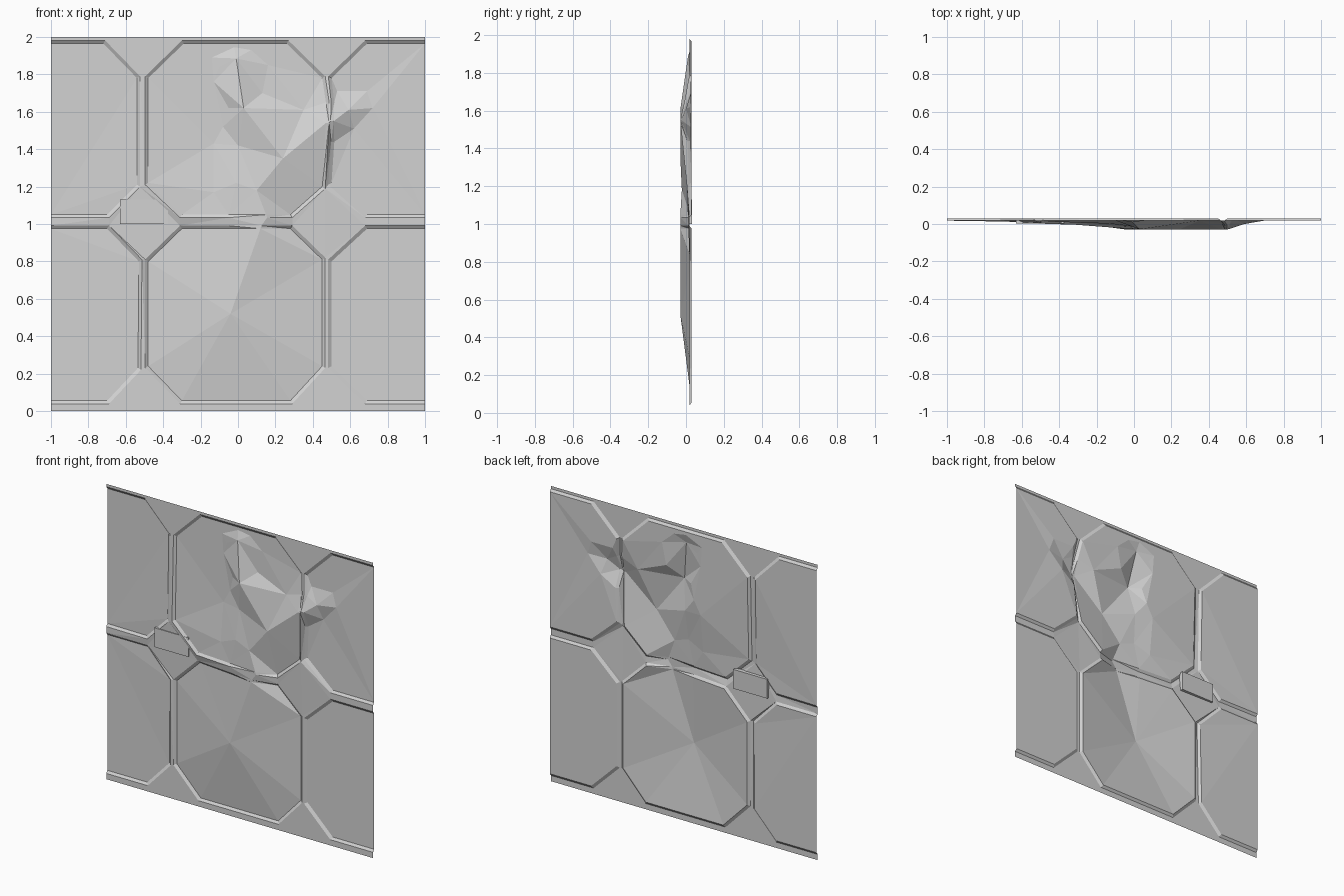
import bpy
from mathutils import Vector
from mathutils.geometry import delaunay_2d_cdt

STEP = 0.012    # depth of the recessed panels behind the frame
PANEL = 0.03    # y of the recessed panels
FRAME = PANEL - STEP
FRONT = -0.03   # y of the highest ridge

grey = bpy.data.materials.new("light grey")
grey.diffuse_color = (0.65, 0.65, 0.65, 1)

pts, depth, edges = [], [], []


def add(x, z, y=PANEL):
    pts.append(Vector((x, z)))
    depth.append(y)
    return len(pts) - 1


def chain(ids, closed=False):
    edges.extend(zip(ids, ids[1:]))
    if closed:
        edges.append((ids[-1], ids[0]))


def recess(outline, cx, cz, closed):
    """Inner panel outline plus a slightly larger rim at frame level."""
    k = 1.035
    chain([add(*p) for p in outline], closed)
    rim = []
    for p in outline:
        y = p[2] if len(p) > 2 else PANEL
        rim.append(add(cx + (p[0] - cx) * k, cz + (p[1] - cz) * k,
                       max(FRONT, y - STEP)))
    chain(rim, closed)


# Outer border of the wall sheet
chain([add(x, z, FRAME) for x, z in ((-1, 0), (1, 0), (1, 2), (-1, 2))], True)

# Upper middle panel, its rim lifted where the relief crosses it
recess([(-0.48, 1.78), (-0.48, 1.22, 0.014), (-0.30, 1.05, 0.008),
        (-0.05, 1.05, -0.012), (0.15, 1.05, FRONT), (0.28, 1.05, 0.022),
        (0.45, 1.20, 0.018), (0.47, 1.54, FRONT), (0.47, 1.65, 0.005),
        (0.45, 1.78), (0.26, 1.965), (-0.29, 1.965)], -0.015, 1.5075, True)

# Lower middle panel
recess([(-0.48, 0.80), (-0.48, 0.24), (-0.30, 0.055), (0.28, 0.055),
        (0.45, 0.24), (0.45, 0.81), (0.28, 0.975, 0.025),
        (0.12, 0.975, FRONT), (-0.05, 0.975, -0.004),
        (-0.30, 0.975, 0.022)], -0.015, 0.515, True)

# Side panels, running off the edge of the sheet
recess([(-1, 1.05), (-0.70, 1.05, 0.025), (-0.54, 1.21, 0.018),
        (-0.54, 1.78), (-0.72, 1.965), (-1, 1.965)], -1, 1.5075, False)
recess([(-1, 0.055), (-0.70, 0.055), (-0.535, 0.23), (-0.53, 0.80, 0.022),
        (-0.70, 0.975), (-1, 0.975)], -1, 0.515, False)
recess([(1, 1.05), (0.69, 1.05), (0.50, 1.22), (0.515, 1.44, 0.02),
        (0.512, 1.55, -0.026), (0.515, 1.65, 0.005), (0.50, 1.78),
        (0.69, 1.965), (1, 1.965)], 1, 1.5075, False)
recess([(1, 0.055), (0.69, 0.055), (0.50, 0.24), (0.50, 0.80),
        (0.69, 0.975), (1, 0.975)], 1, 0.515, False)

# Faceted relief: main ridge
apex = add(-0.04, 0.52, FRONT)
fork = add(0.24, 1.35, FRONT)
upper = add(0.03, 1.62, -0.028)
hollow = add(0.35, 1.61, 0.018)
notch = add(0.0, 1.42, 0.012)
chain([notch, fork, upper, notch])
chain([fork, hollow, upper])
add(-0.13, 1.17, 0.002)
add(-0.01, 1.22, -0.012)
add(0.10, 1.18, -0.022)

# Faceted relief: upper limb
limb = [add(*p) for p in ((-0.13, 1.43), (-0.08, 1.52), (-0.05, 1.62, 0.018),
                          (-0.13, 1.76), (-0.10, 1.84, 0.024),
                          (-0.14, 1.89), (-0.02, 1.945), (0.07, 1.93),
                          (-0.01, 1.885, 0.010), (0.16, 1.85), (0.13, 1.70, 0.027))]
chain([limb[5], limb[8], limb[7]])
chain([limb[8], upper])

# Faceted relief: right limb
tip = [add(*p) for p in ((0.53, 1.71), (0.69, 1.71), (0.72, 1.62, 0.022),
                         (0.62, 1.51), (0.59, 1.61, 0.0))]
chain([tip[4], tip[2]])

# Wall sheet: triangulate the whole relief
verts, _, faces, orig, _, _ = delaunay_2d_cdt(pts, edges, [], 0, 1e-5)
coords = [(v.x, min(depth[i] for i in o) if o else FRAME, v.y)
          for v, o in zip(verts, orig)]
mesh = bpy.data.meshes.new("wall_sheet")
mesh.from_pydata(coords, [], [tuple(f) for f in faces])
mesh.materials.append(grey)
mesh.update()
bpy.context.collection.objects.link(bpy.data.objects.new("wall_sheet", mesh))

# Small plate set through the left joint
bpy.ops.mesh.primitive_cube_add(size=1, location=(-0.5025, 0.017, 1.065))
plate = bpy.context.object
plate.name = "joint_plate"
plate.scale = (0.255, 0.027, 0.13)
plate.data.materials.append(grey)
